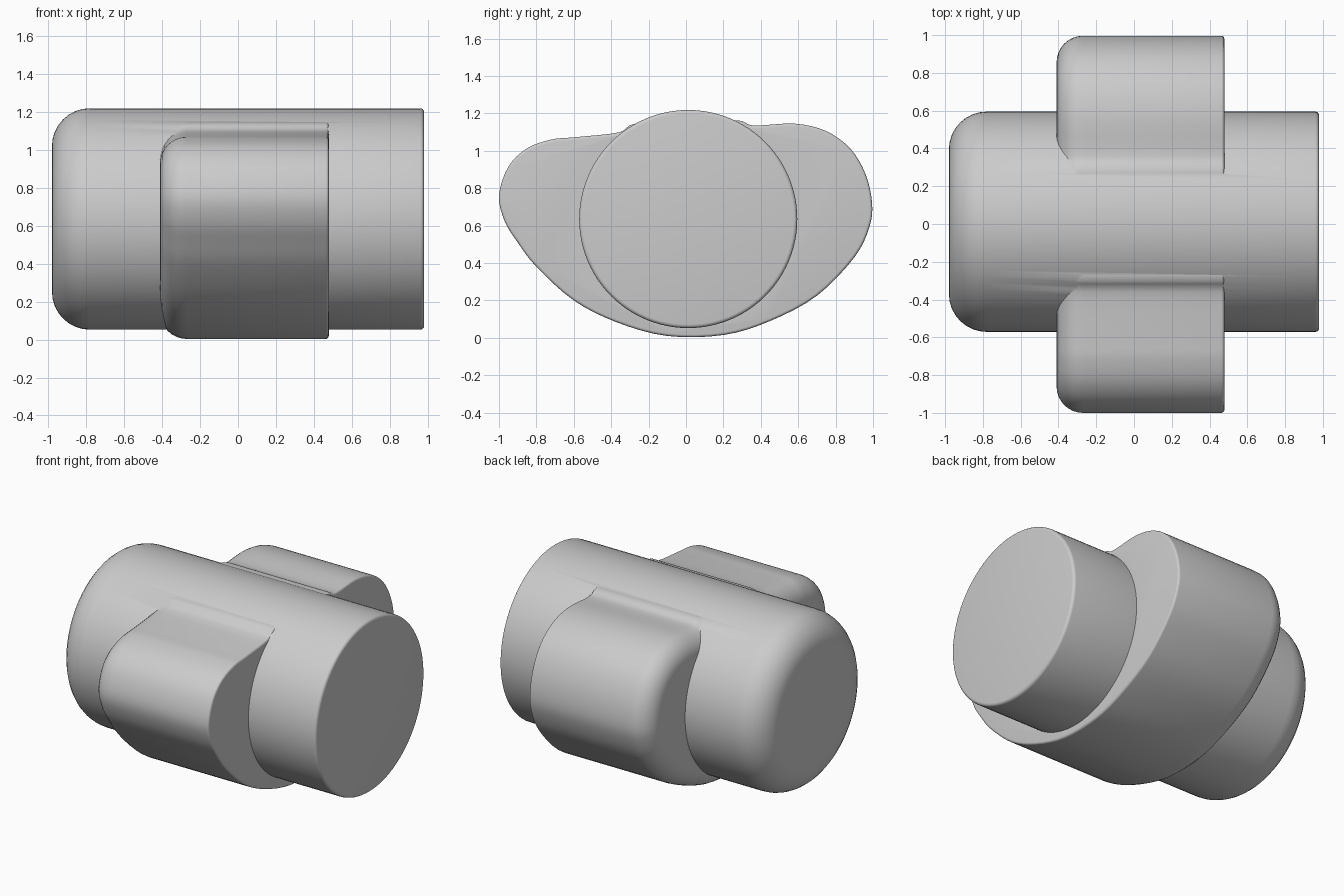
import bpy, bmesh, math
from mathutils import Vector

if "Cube" in bpy.data.objects:
    bpy.data.objects.remove(bpy.data.objects["Cube"])

grey = bpy.data.materials.new("grey")
grey.diffuse_color = (0.6, 0.6, 0.6, 1)
grey.use_nodes = True
grey.node_tree.nodes["Principled BSDF"].inputs["Base Color"].default_value = grey.diffuse_color


def smooth_loop(points, steps):
    """Closed Catmull-Rom curve through the points."""
    pts = [Vector(p) for p in points]
    n, out = len(pts), []
    for i in range(n):
        a, b, c, d = (pts[(i + k) % n] for k in (-1, 0, 1, 2))
        for s in range(steps):
            t = s / steps
            out.append(0.5 * (2 * b + (c - a) * t + (2 * a - 5 * b + 4 * c - d) * t * t
                              + (3 * b - a - 3 * c + d) * t ** 3))
    return out


def inset(loop, dist):
    """Move a counter-clockwise loop inward along its normals."""
    n, out = len(loop), []
    for i in range(n):
        tan = (loop[(i + 1) % n] - loop[i - 1]).normalized()
        out.append(loop[i] + Vector((-tan.y, tan.x)) * dist)
    return out


def rounded_extrusion(name, loop, x0, x1, r0, r1):
    """Extrude a (y, z) loop along x with a rounded edge at each end."""
    rings = []
    for k in range(9):
        a = k / 8 * math.pi / 2
        rings.append((x0 + r0 * (1 - math.sin(a)), r0 * (1 - math.cos(a))))
    rings.reverse()
    for k in range(5):
        a = k / 4 * math.pi / 2
        rings.append((x1 - r1 * (1 - math.sin(a)), r1 * (1 - math.cos(a))))
    # order from the left end to the right end
    rings = sorted(rings[:9], key=lambda r: r[0]) + rings[9:]
    bm = bmesh.new()
    layers = [[bm.verts.new((x, p.x, p.y)) for p in inset(loop, d)] for x, d in rings]
    n = len(loop)
    for lo, hi in zip(layers, layers[1:]):
        for i in range(n):
            j = (i + 1) % n
            bm.faces.new((lo[i], lo[j], hi[j], hi[i]))
    bm.faces.new(layers[0])
    bm.faces.new(layers[-1])
    bmesh.ops.recalc_face_normals(bm, faces=bm.faces)
    mesh = bpy.data.meshes.new(name)
    bm.to_mesh(mesh)
    bm.free()
    mesh.materials.append(grey)
    obj = bpy.data.objects.new(name, mesh)
    bpy.context.collection.objects.link(obj)
    return obj


# Main barrel
circle = [Vector((0.012 + 0.583 * math.cos(a), 0.635 + 0.583 * math.sin(a)))
          for a in (math.tau * i / 96 for i in range(96))]
barrel = rounded_extrusion("barrel", circle, -0.98, 0.98, 0.2, 0.02)

# Cradle with a bulging lobe on each side
outline = [(0, 1.14), (-0.27, 1.145), (-0.36, 1.098), (-0.6, 1.072), (-0.72, 1.06),
           (-0.85, 1.013), (-0.95, 0.915), (-1.0, 0.76), (-0.97, 0.625), (-0.9, 0.51),
           (-0.8, 0.38), (-0.6, 0.2), (-0.37, 0.083), (-0.1, 0.01), (0.2, 0.015),
           (0.45, 0.09), (0.7, 0.225), (0.9, 0.43), (0.98, 0.59), (0.995, 0.72),
           (0.96, 0.875), (0.88, 1.01), (0.75, 1.105), (0.58, 1.145), (0.36, 1.135),
           (0.27, 1.163)]
cradle = rounded_extrusion("cradle", smooth_loop(outline, 4), -0.41, 0.478, 0.14, 0.015)

# Merge the two into one clean shell
union = barrel.modifiers.new("union", 'BOOLEAN')
union.operation = 'UNION'
union.solver = 'EXACT'
union.object = cradle
bpy.context.view_layer.objects.active = barrel
barrel.select_set(True)
bpy.ops.object.modifier_apply(modifier="union")
bpy.data.objects.remove(cradle)
barrel.name = "barrel_with_cradle"
bpy.ops.object.shade_smooth_by_angle(angle=math.radians(35))
